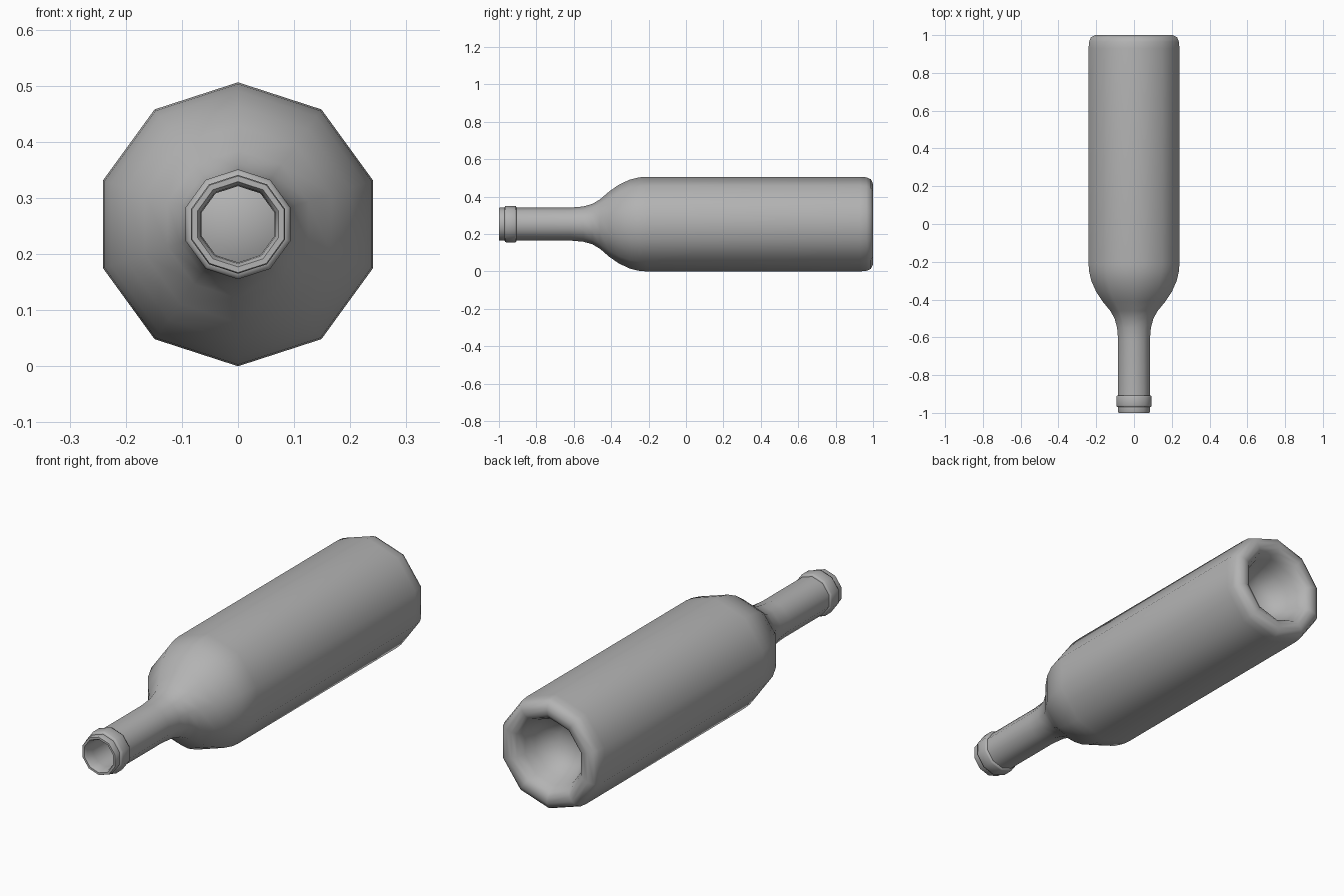
import bpy
import bmesh
import math

cube = bpy.data.objects.get("Cube")
if cube:
    bpy.data.objects.remove(cube, do_unlink=True)

SIDES = 10
AXIS_HEIGHT = 0.253

glass = bpy.data.materials.new("grey glass")
glass.use_nodes = True
colour = (0.45, 0.45, 0.45, 1)
glass.diffuse_color = colour
glass.node_tree.nodes["Principled BSDF"].inputs["Base Color"].default_value = colour

# Profiles are (position along y, radius)
lip = [(-0.95, 0.068), (-0.99, 0.07), (-1, 0.076), (-1, 0.086), (-0.995, 0.088),
       (-0.97, 0.088), (-0.968, 0.095), (-0.96, 0.098), (-0.915, 0.098), (-0.908, 0.095),
       (-0.907, 0.088)]
shoulder = [(-0.62, 0.088), (-0.55, 0.094), (-0.5, 0.108), (-0.46, 0.132), (-0.41, 0.175),
            (-0.36, 0.21), (-0.3, 0.238), (-0.25, 0.25), (-0.21, 0.253)]
base = [(0.93, 0.253), (0.965, 0.25), (0.988, 0.24), (1, 0.215), (0.998, 0.19),
        (0.985, 0.17), (0.95, 0.152)]
punt = [(0.9, 0.135), (0.85, 0.105), (0.82, 0.065), (0.81, 0)]
# Inner wall runs from the punt back to the mouth
inside = [(0.79, 0), (0.8, 0.07), (0.84, 0.125), (0.92, 0.2), (0.9, 0.233), (-0.21, 0.233),
          (-0.3, 0.218), (-0.41, 0.155), (-0.5, 0.088), (-0.62, 0.068), (-0.95, 0.068)]


def lathe(name, profile):
    """Spin a profile around the y axis, one corner pointing up."""
    bm = bmesh.new()
    verts = [bm.verts.new((0, y, r)) for y, r in profile]
    edges = [bm.edges.new(pair) for pair in zip(verts, verts[1:])]
    bmesh.ops.spin(bm, geom=verts + edges, cent=(0, 0, 0), axis=(0, 1, 0),
                   angle=math.tau, steps=SIDES, use_duplicate=False)
    bmesh.ops.remove_doubles(bm, verts=bm.verts, dist=0.0005)
    bmesh.ops.recalc_face_normals(bm, faces=bm.faces)
    mesh = bpy.data.meshes.new(name)
    bm.to_mesh(mesh)
    bm.free()
    mesh.materials.append(glass)
    obj = bpy.data.objects.new(name, mesh)
    obj.location.z = AXIS_HEIGHT
    bpy.context.collection.objects.link(obj)
    bpy.context.view_layer.objects.active = obj
    obj.select_set(True)
    bpy.ops.object.shade_smooth_by_angle(angle=math.radians(60))
    obj.select_set(False)
    return obj


lathe("bottle", lip + shoulder + base + punt + inside)
